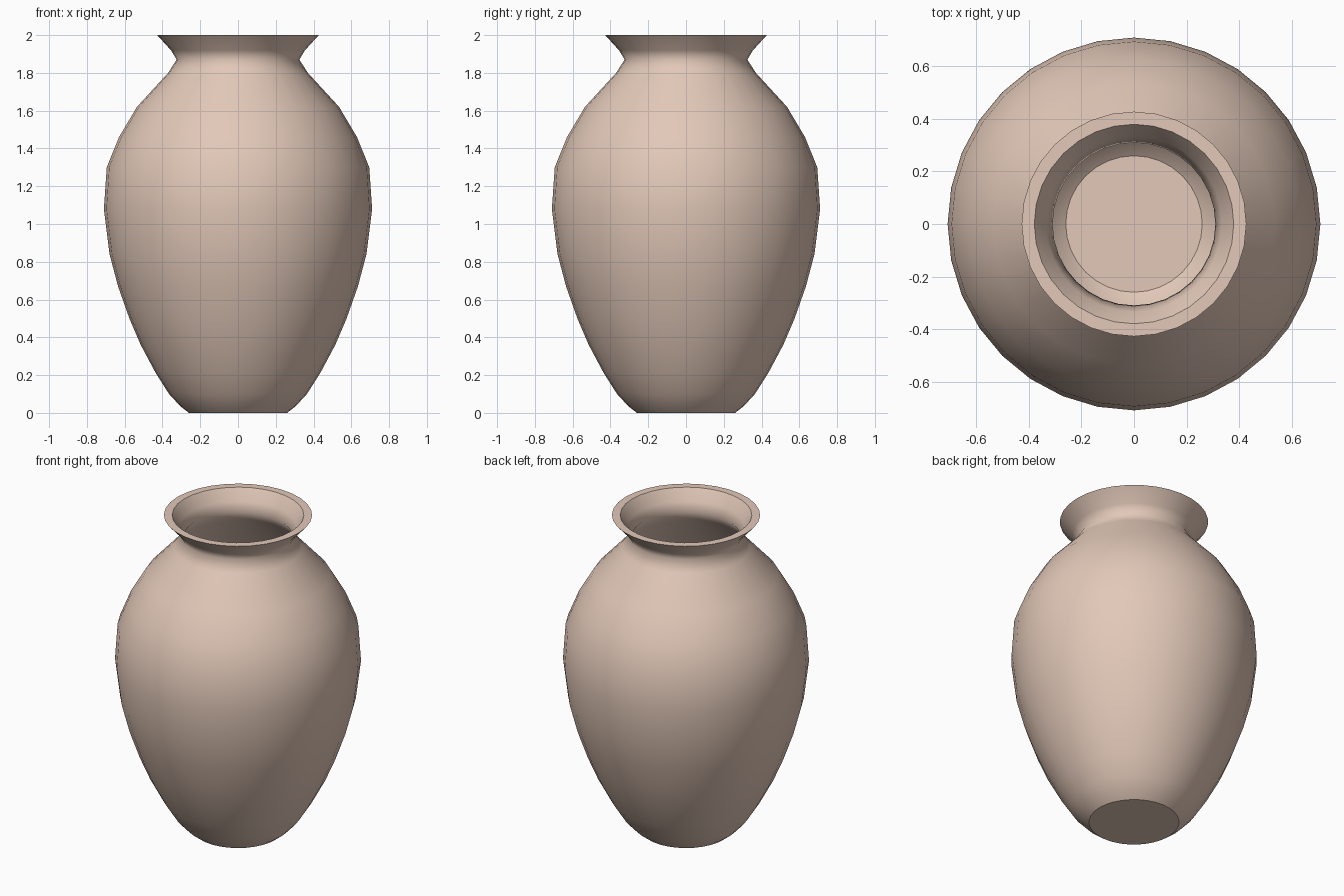
import bpy, bmesh
from math import cos, sin, tau

if "Cube" in bpy.data.objects:
    bpy.data.objects.remove(bpy.data.objects["Cube"])

SIDES = 32
WALL = 0.015

# Outer profile (radius, height) from foot to lip
outer = [(0.26, 0), (0.305, 0.035), (0.365, 0.10), (0.435, 0.21), (0.515, 0.36),
         (0.575, 0.50), (0.635, 0.67), (0.68, 0.84), (0.71, 1.08), (0.695, 1.30),
         (0.63, 1.46), (0.535, 1.62), (0.37, 1.80), (0.325, 1.87), (0.355, 1.92),
         (0.428, 2.0)]
# Inner profile: flared mouth, then a thin wall down to the floor
inner = [(0.38, 2.0), (0.335, 1.93), (0.31, 1.87)]
inner += [(r - WALL, z) for r, z in reversed(outer[1:-3])] + [(0.26, 0.012)]
profile = outer + inner

bm = bmesh.new()
rings = [[bm.verts.new((r * cos(tau * i / SIDES), r * sin(tau * i / SIDES), z))
          for i in range(SIDES)] for r, z in profile]

# Revolved wall
for a, b in zip(rings, rings[1:]):
    for i in range(SIDES):
        j = (i + 1) % SIDES
        bm.faces.new((a[i], a[j], b[j], b[i])).smooth = True

# Foot and inside floor
bm.faces.new(rings[0][::-1])
bm.faces.new(rings[-1])

# Crisp edges at foot, lip and floor
lip = len(outer) - 1
for k in (0, lip, lip + 1, len(rings) - 1):
    for i in range(SIDES):
        bm.edges.get((rings[k][i], rings[k][(i + 1) % SIDES])).smooth = False

bmesh.ops.recalc_face_normals(bm, faces=bm.faces[:])
mesh = bpy.data.meshes.new("vase")
bm.to_mesh(mesh)
bm.free()
vase = bpy.data.objects.new("vase", mesh)
bpy.context.collection.objects.link(vase)

# Pale clay colour
clay = bpy.data.materials.new("clay")
clay.diffuse_color = (0.76, 0.58, 0.48, 1)
clay.use_nodes = True
clay.node_tree.nodes["Principled BSDF"].inputs["Base Color"].default_value = clay.diffuse_color
mesh.materials.append(clay)
